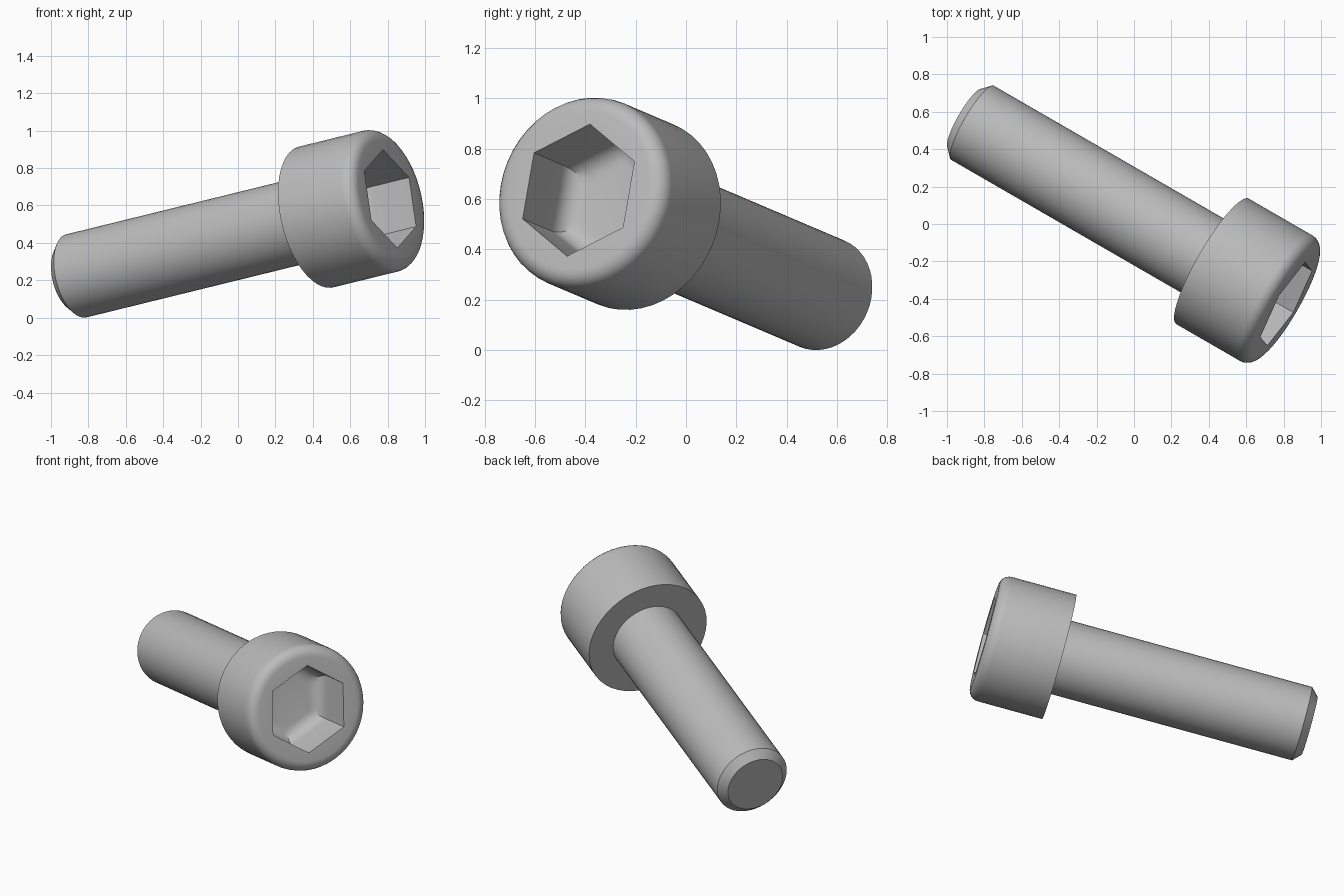
import bpy
import bmesh
from math import pi, sin, cos, radians
from mathutils import Matrix, Vector

if "Cube" in bpy.data.objects:
    bpy.data.objects.remove(bpy.data.objects["Cube"])

# Dimensions
SEGMENTS = 48
SHAFT_R, SHAFT_LEN, CHAMFER = 0.229, 1.563, 0.048
HEAD_R, HEAD_H, HEAD_FILLET = 0.388, 0.465, 0.065
HEX_APOTHEM, HEX_DEPTH, HEX_FILLET = 0.233, 0.32, 0.08
HEX_ROLL = radians(25.7)

# Placement: local z runs along the screw towards the head, local y is up
turn, rise = radians(-30), radians(12)
axis = Vector((cos(rise) * cos(turn), cos(rise) * sin(turn), sin(rise)))
up = Vector((-sin(rise) * cos(turn), -sin(rise) * sin(turn), cos(rise)))
side = up.cross(axis)
PLACE = Matrix.Translation((0.42, -0.2, 0.539)) @ Matrix((side, up, axis)).transposed().to_4x4()

steel = bpy.data.materials.new("grey_steel")
steel.use_nodes = True
GREY = (0.5, 0.5, 0.5, 1)
steel.diffuse_color = GREY
steel.node_tree.nodes["Principled BSDF"].inputs["Base Color"].default_value = GREY


def ring(bm, radius, z, hexagonal=False):
    """Loop of vertices, round or hexagonal (radius is then the apothem)."""
    loop = []
    for i in range(SEGMENTS):
        a = 2 * pi * i / SEGMENTS
        r = radius / cos(a % (pi / 3) - pi / 6) if hexagonal else radius
        loop.append(bm.verts.new((r * cos(a + HEX_ROLL), r * sin(a + HEX_ROLL), z)))
    return loop


def build(name, profile, cap_start=False, cap_end=False):
    """Bridge the rings of a profile into one smooth-shaded part."""
    bm = bmesh.new()
    rings = [ring(bm, *p) for p in profile]
    for low, high in zip(rings, rings[1:]):
        for i in range(SEGMENTS):
            j = (i + 1) % SEGMENTS
            bm.faces.new((low[i], low[j], high[j], high[i]))
    if cap_start:
        bm.faces.new(rings[0][::-1])
    if cap_end:
        bm.faces.new(rings[-1])
    mesh = bpy.data.meshes.new(name)
    bm.to_mesh(mesh)
    bm.free()
    mesh.materials.append(steel)
    obj = bpy.data.objects.new(name, mesh)
    bpy.context.collection.objects.link(obj)
    obj.matrix_world = PLACE
    bpy.ops.object.select_all(action='DESELECT')
    obj.select_set(True)
    bpy.context.view_layer.objects.active = obj
    bpy.ops.object.shade_smooth_by_angle(angle=radians(30))
    return obj


quarter = [pi / 2 * k / 6 for k in range(7)]

# Head: underside, wall, rounded rim, then the hexagonal socket with a rounded floor
head = [(SHAFT_R, 0), (HEAD_R, 0)]
head += [(HEAD_R - HEAD_FILLET * (1 - cos(a)), HEAD_H - HEAD_FILLET * (1 - sin(a))) for a in quarter]
head.append((HEX_APOTHEM, HEAD_H, True))
head += [(HEX_APOTHEM - HEX_FILLET * (1 - cos(a)),
          HEAD_H - HEX_DEPTH + HEX_FILLET * (1 - sin(a)), True) for a in quarter]
build("socket_head", head, cap_end=True)

# Shaft with a chamfered tip
build("shaft", [(SHAFT_R - CHAMFER, -SHAFT_LEN), (SHAFT_R, CHAMFER - SHAFT_LEN), (SHAFT_R, 0)],
      cap_start=True)
